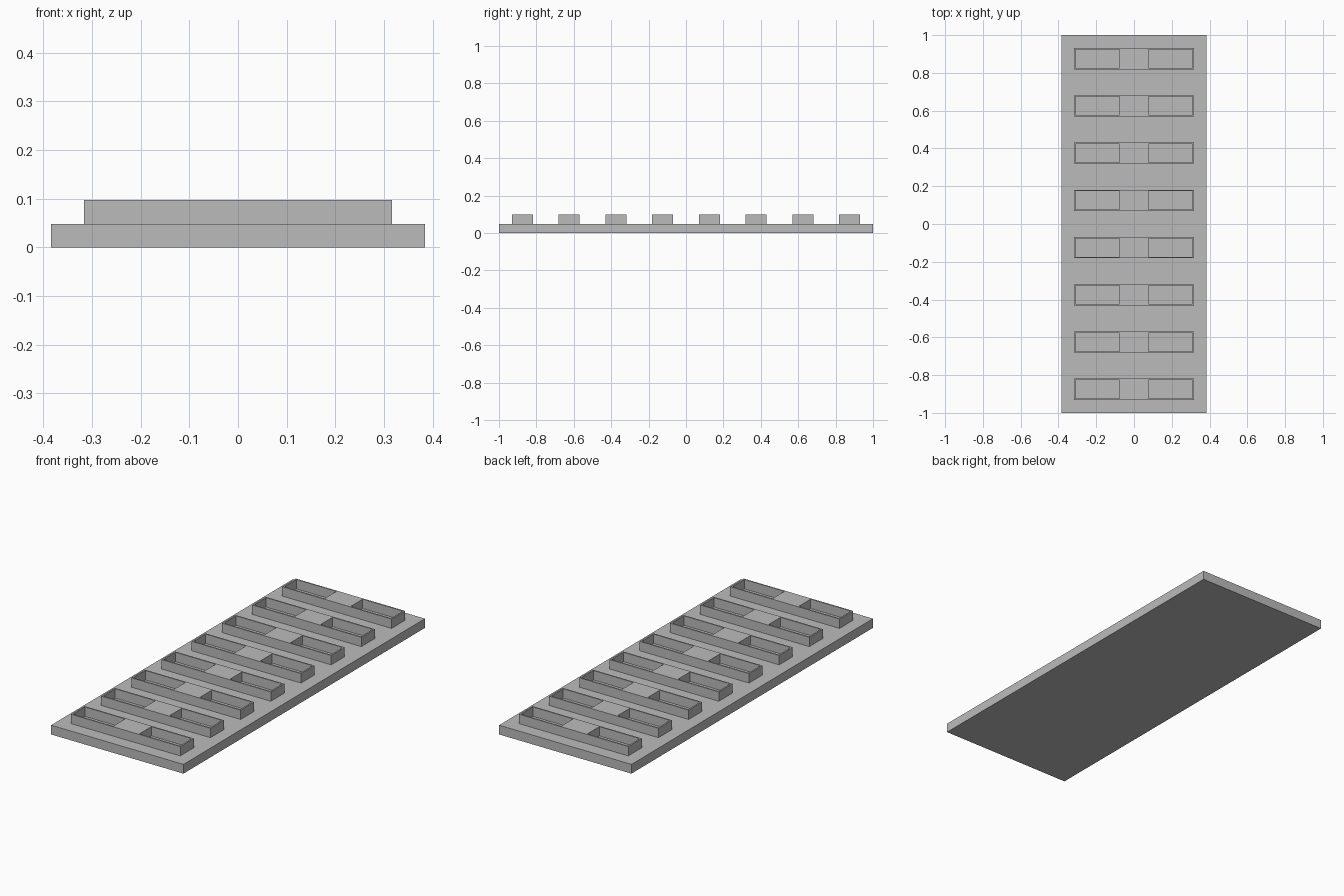
import bpy, bmesh
from mathutils import Matrix, Vector

cube = bpy.data.objects.get("Cube")
if cube:
    bpy.data.objects.remove(cube, do_unlink=True)

HALF_WIDTH, HALF_LENGTH = 0.384, 1.0
PLATE_TOP, BLOCK_TOP = 0.0485, 0.0975
ROWS = 8
PITCH = 2 * HALF_LENGTH / ROWS

grey = bpy.data.materials.new("plain grey")
grey.use_nodes = True
colour = (0.5, 0.5, 0.5, 1)
grey.diffuse_color = colour
grey.node_tree.nodes["Principled BSDF"].inputs["Base Color"].default_value = colour


def finish(bm, name):
    mesh = bpy.data.meshes.new(name)
    bm.to_mesh(mesh)
    bm.free()
    mesh.materials.append(grey)
    return add_object(name, mesh)


def add_object(name, mesh):
    obj = bpy.data.objects.new(name, mesh)
    bpy.context.collection.objects.link(obj)
    return obj


# Flat base plate
bm = bmesh.new()
bmesh.ops.create_cube(bm, size=1, matrix=Matrix.Translation((0, 0, PLATE_TOP / 2))
                      @ Matrix.Diagonal((2 * HALF_WIDTH, 2 * HALF_LENGTH, PLATE_TOP, 1)))
finish(bm, "base_plate")

# Raised block: thin rim, solid middle and two open pockets
xs = [-0.317, -0.309, -0.076, 0.076, 0.309, 0.317]
ys = [-0.056, -0.049, 0.049, 0.056]
bm = bmesh.new()
grid = [[bm.verts.new((x, y, PLATE_TOP)) for y in ys] for x in xs]
for i in range(len(xs) - 1):
    for j in range(len(ys) - 1):
        if j == 1 and i in (1, 3):  # leave the pockets open
            continue
        bm.faces.new((grid[i][j], grid[i + 1][j], grid[i + 1][j + 1], grid[i][j + 1]))
result = bmesh.ops.extrude_face_region(bm, geom=bm.faces[:])
raised = [v for v in result["geom"] if isinstance(v, bmesh.types.BMVert)]
bmesh.ops.translate(bm, verts=raised, vec=Vector((0, 0, BLOCK_TOP - PLATE_TOP)))
bmesh.ops.recalc_face_normals(bm, faces=bm.faces[:])
first = finish(bm, "pocket_block_1")

# Evenly spaced row of blocks sharing one mesh
for row in range(ROWS):
    block = first if row == 0 else add_object(f"pocket_block_{row + 1}", first.data)
    block.location.y = -HALF_LENGTH + (row + 0.5) * PITCH
